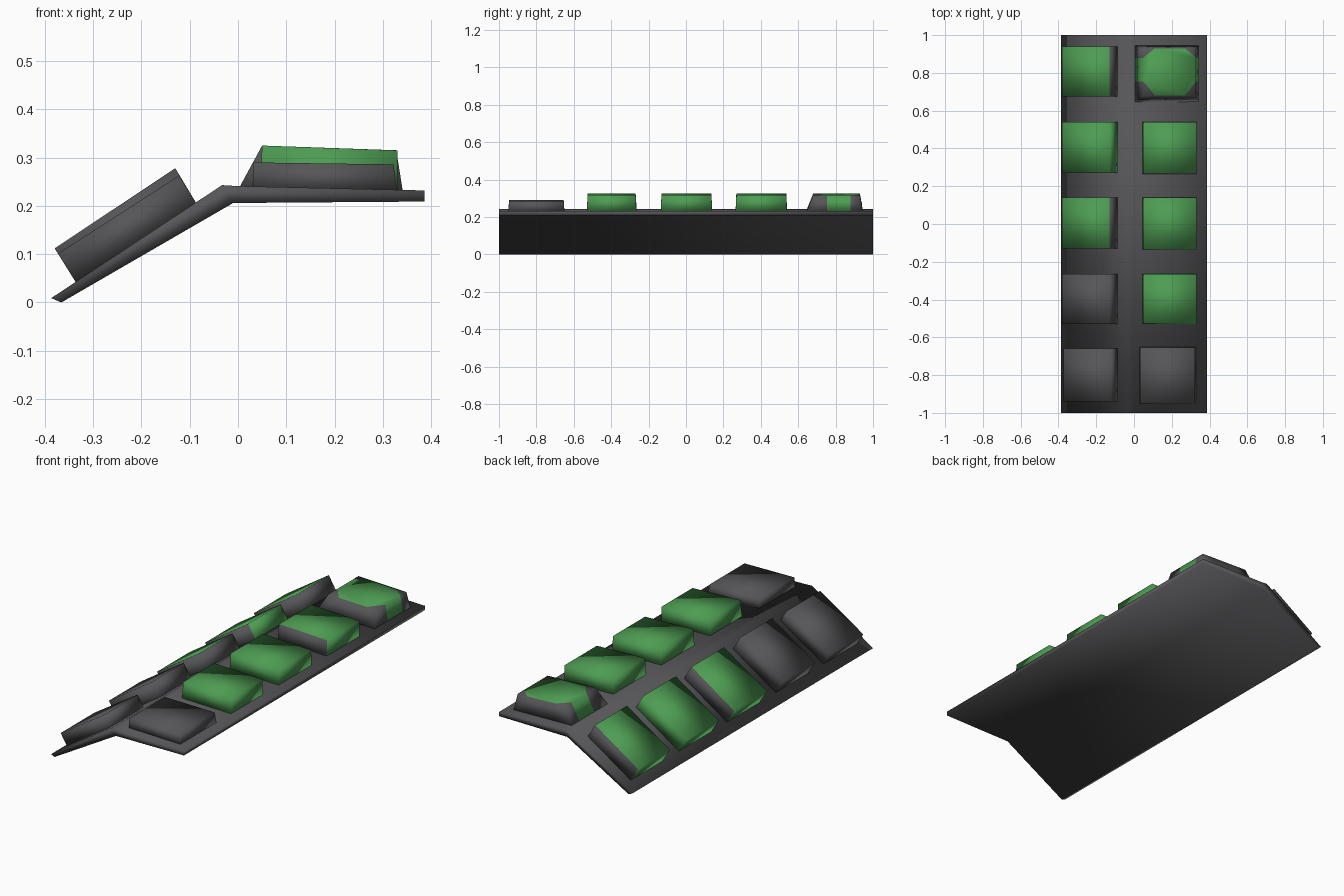
import bpy, bmesh
from mathutils import Vector

if "Cube" in bpy.data.objects:
    bpy.data.objects.remove(bpy.data.objects["Cube"])


def material(name, rgb):
    m = bpy.data.materials.new(name)
    m.diffuse_color = (*rgb, 1)
    m.use_nodes = True
    m.node_tree.nodes["Principled BSDF"].inputs["Base Color"].default_value = m.diffuse_color
    return m


GREY = material("dark_grey", (0.092, 0.092, 0.098))
GREEN = material("leaf_green", (0.075, 0.335, 0.085))


def finish(name, bm):
    bmesh.ops.recalc_face_normals(bm, faces=bm.faces)
    me = bpy.data.meshes.new(name)
    bm.to_mesh(me)
    bm.free()
    me.materials.append(GREY)
    me.materials.append(GREEN)
    for p in me.polygons:
        p.use_smooth = True      # soft pillow shading over the low-poly blocks
    ob = bpy.data.objects.new(name, me)
    bpy.context.collection.objects.link(ob)
    return ob


def extrude_profile(name, profile, y0, y1, green=(), taper=0.0, base=2):
    """Extrude an xz outline along y. The first `base` points are the foot, the
    rest may be tapered in y. `green` lists sides: edge numbers, 'front', 'back'."""
    bm = bmesh.new()
    inset = [0 if i < base else taper for i in range(len(profile))]
    front = [bm.verts.new((x, y0 + t, z)) for (x, z), t in zip(profile, inset)]
    back = [bm.verts.new((x, y1 - t, z)) for (x, z), t in zip(profile, inset)]
    n = len(profile)
    faces = {"front": bm.faces.new(front), "back": bm.faces.new(back[::-1])}
    for i in range(n):
        j = (i + 1) % n
        faces[i] = bm.faces.new((front[i], back[i], back[j], front[j]))
    for key in green:
        faces[key].material_index = 1
    return finish(name, bm)


# bent base plate
extrude_profile("bent_plate", [(-0.387, 0.009), (-0.366, 0.0), (-0.01, 0.206), (0.386, 0.209),
                               (0.386, 0.232), (0.0, 0.241), (-0.033, 0.243)],
                -1, 1, base=7)

# pad outlines: foot left, foot right, top right, top left
# side numbers: 1 = right side, 2 = top, 3 = left side
LEFT = [(-0.335, 0.040), (-0.085, 0.203), (-0.130, 0.278), (-0.380, 0.112)]
LEFT_LOW = [(-0.335, 0.040), (-0.085, 0.203), (-0.122, 0.263), (-0.373, 0.101)]
RIGHT = [(0.045, 0.234), (0.330, 0.228), (0.330, 0.315), (0.050, 0.325)]
RIGHT_LOW = [(0.030, 0.234), (0.330, 0.228), (0.322, 0.286), (0.032, 0.290)]
ALL = (1, 2, 3, "front", "back")

# sloping column, back to front
extrude_profile("slope_pad_1", LEFT, 0.675, 0.94, (2, 3))
extrude_profile("slope_pad_2", LEFT, 0.27, 0.54, (1, 2, 3, "back"))
extrude_profile("slope_pad_3", LEFT, -0.13, 0.14, (2, 3))
extrude_profile("slope_pad_4", LEFT, -0.53, -0.265)
extrude_profile("slope_pad_5", LEFT_LOW, -0.94, -0.66)

# level column, back to front
extrude_profile("level_pad_2", RIGHT, 0.265, 0.54, (1, 2, 3, "back"), taper=0.004)
extrude_profile("level_pad_3", RIGHT, -0.135, 0.14, ALL, taper=0.004)
extrude_profile("level_pad_4", RIGHT, -0.53, -0.265, ALL, taper=0.004)
extrude_profile("level_pad_5", RIGHT_LOW, -0.95, -0.65, taper=0.004)


# back pad of the level column: flared block with a green octagon and two green tabs
def ring(x, y, xm, ym, z):
    """Twelve points round a rectangle: corners plus two points on each side."""
    pts = [(x[0], y[0]), (xm[0], y[0]), (xm[1], y[0]), (x[1], y[0]), (x[1], ym[0]), (x[1], ym[1]),
           (x[1], y[1]), (xm[1], y[1]), (xm[0], y[1]), (x[0], y[1]), (x[0], ym[1]), (x[0], ym[0])]
    return [Vector((px, py, z - 0.035 * (px - 0.05))) for px, py in pts]


bm = bmesh.new()
foot = [bm.verts.new(p) for p in ring((0.003, 0.342), (0.645, 0.945), (0.10, 0.26), (0.755, 0.88), 0.237)]
top = [bm.verts.new(p) for p in ring((0.05, 0.328), (0.68, 0.93), (0.11, 0.27), (0.755, 0.88), 0.325)]
bm.faces.new(foot)
bm.faces.new([top[i] for i in range(12) if i % 3]).material_index = 1
for c in range(0, 12, 3):
    bm.faces.new((top[c - 1], top[c], top[c + 1]))
for i in range(12):
    j = (i + 1) % 12
    f = bm.faces.new((foot[i], foot[j], top[j], top[i]))
    f.material_index = 1 if i in (4, 10) else 0
finish("level_pad_1", bm)
